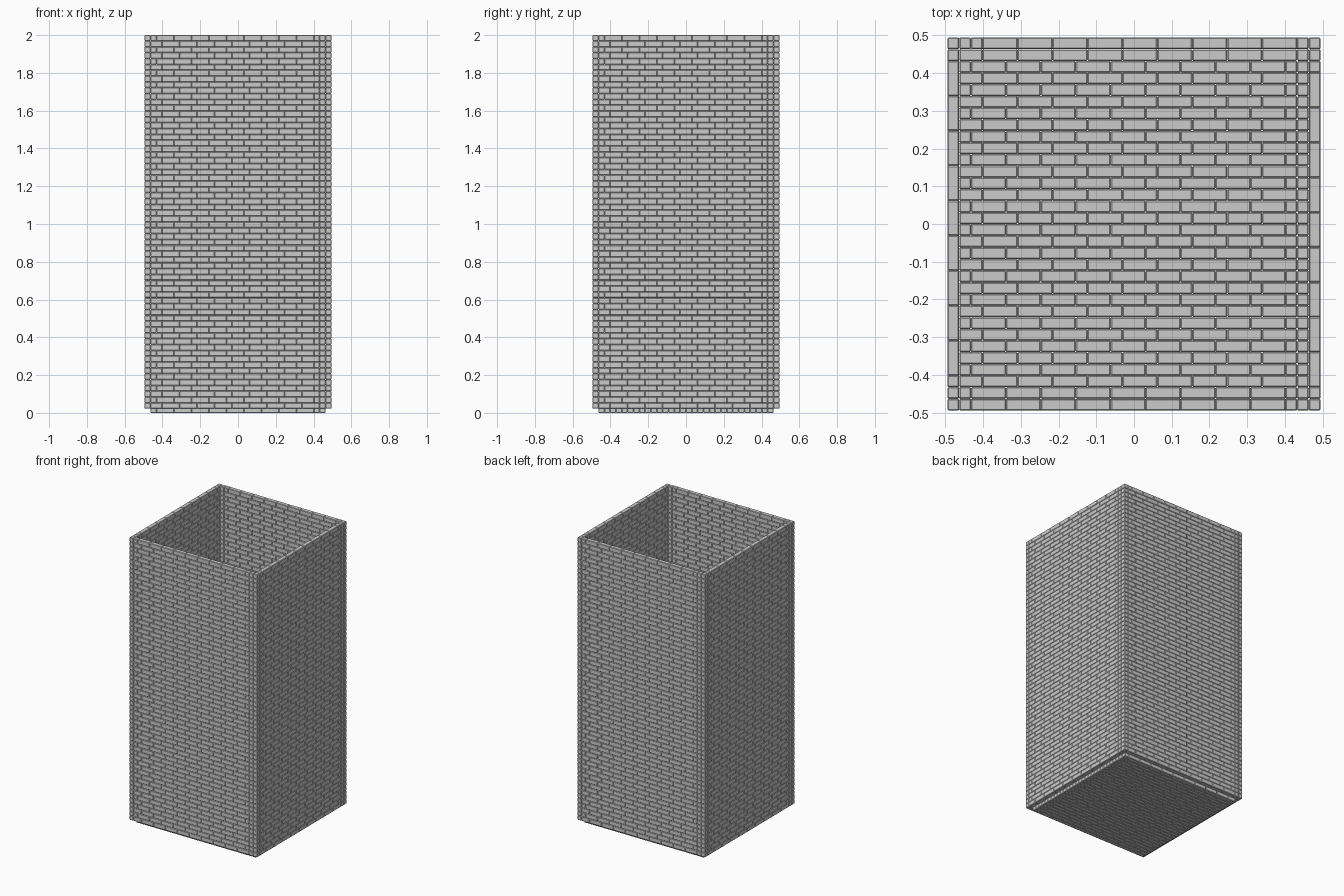
import bpy, bmesh, math
from mathutils import Matrix

if "Cube" in bpy.data.objects:
    bpy.data.objects.remove(bpy.data.objects["Cube"])

U = 0.0309              # brick thickness; a full brick is 3 x 1 x 1 units
ROW_A = [2] + [3] * 9   # two alternating courses (remainder filled with short ends)
ROW_B = [1] + [3] * 9
BEVEL = 0.0028


def course(pattern, total):
    """Yield (start, length) of each brick, topping up the end with single units."""
    lengths = pattern + [1] * (total - sum(pattern))
    pos = 0
    for n in lengths:
        yield pos, n
        pos += n


def brick_mesh(name, rows, total, place):
    """Mesh of bevelled bricks; place(start, length, row) gives centre and size."""
    bm = bmesh.new()
    for r in range(rows):
        for start, n in course(ROW_B if r % 2 else ROW_A, total):
            centre, size = place(start, n, r)
            bmesh.ops.create_cube(
                bm, size=1,
                matrix=Matrix.Translation(centre) @ Matrix.Diagonal((*size, 1)))
    bmesh.ops.bevel(bm, geom=bm.edges[:], offset=BEVEL, segments=1,
                    affect='EDGES', profile=0.5)
    mesh = bpy.data.meshes.new(name)
    bm.to_mesh(mesh)
    bm.free()
    return mesh


def add(name, mesh, angle=0):
    ob = bpy.data.objects.new(name, mesh)
    ob.rotation_euler.z = angle
    bpy.context.collection.objects.link(ob)


# Floor: 30 courses lying flat
floor = brick_mesh("floor", 30, 30, lambda s, n, r: (
    ((s + n / 2 - 15) * U, (14.5 - r) * U, U / 2), (n * U, U, U)))
add("floor", floor)

# Walls: 64 courses, four copies turned pinwheel fashion around the floor
Z0 = 2 - 64 * U
wall = brick_mesh("wall", 64, 31, lambda s, n, r: (
    ((s + n / 2 - 15) * U, -15.5 * U, Z0 + (r + 0.5) * U), (n * U, U, U)))
for i, side in enumerate(["front", "right", "back", "left"]):
    add(side + "_wall", wall, i * math.pi / 2)
